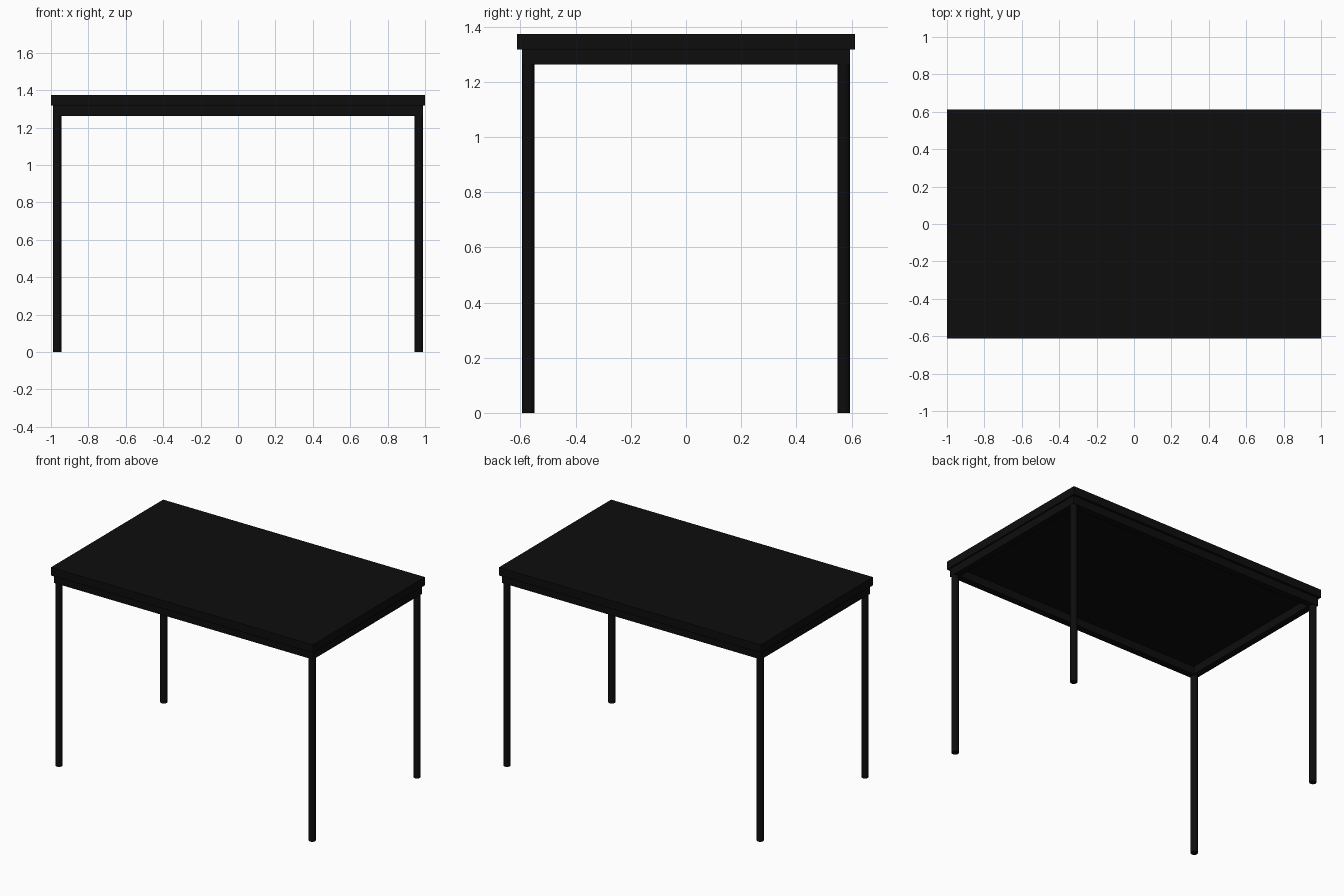
import bpy

if "Cube" in bpy.data.objects:
    bpy.data.objects.remove(bpy.data.objects["Cube"])

black = bpy.data.materials.new("black")
black.diffuse_color = (0.004, 0.004, 0.004, 1)
black.use_nodes = True
black.node_tree.nodes["Principled BSDF"].inputs["Base Color"].default_value = black.diffuse_color


def finish(name):
    ob = bpy.context.object
    ob.name = name
    ob.data.materials.append(black)
    return ob


def box(name, x0, x1, y0, y1, z0, z1):
    bpy.ops.mesh.primitive_cube_add(size=1, location=((x0 + x1) / 2, (y0 + y1) / 2, (z0 + z1) / 2))
    bpy.context.object.scale = (x1 - x0, y1 - y0, z1 - z0)
    bpy.ops.object.transform_apply(location=False, rotation=False, scale=True)
    return finish(name)


TOP, UNDER, RAIL = 1.373, 1.317, 1.262   # heights of top, its underside, rail bottom
LX, LY, R = 0.967, 0.572, 0.0225         # leg centres and radius

# Table top
box("table_top", -1, 1, -0.612, 0.612, UNDER, TOP)

# Rails under the top, flush with the legs
for s, side in ((-1, "front"), (1, "back")):
    box(side + "_rail", -LX - R, LX + R, s * LY - R, s * LY + R, RAIL, UNDER)
for s, side in ((-1, "left"), (1, "right")):
    box(side + "_rail", s * LX - R, s * LX + R, -LY + R, LY - R, RAIL, UNDER)

# Round legs
for sx, xn in ((-1, "left"), (1, "right")):
    for sy, yn in ((-1, "front"), (1, "back")):
        bpy.ops.mesh.primitive_cylinder_add(vertices=32, radius=R, depth=RAIL,
                                            location=(sx * LX, sy * LY, RAIL / 2))
        finish(f"{yn}_{xn}_leg")
        bpy.ops.object.shade_smooth_by_angle()
